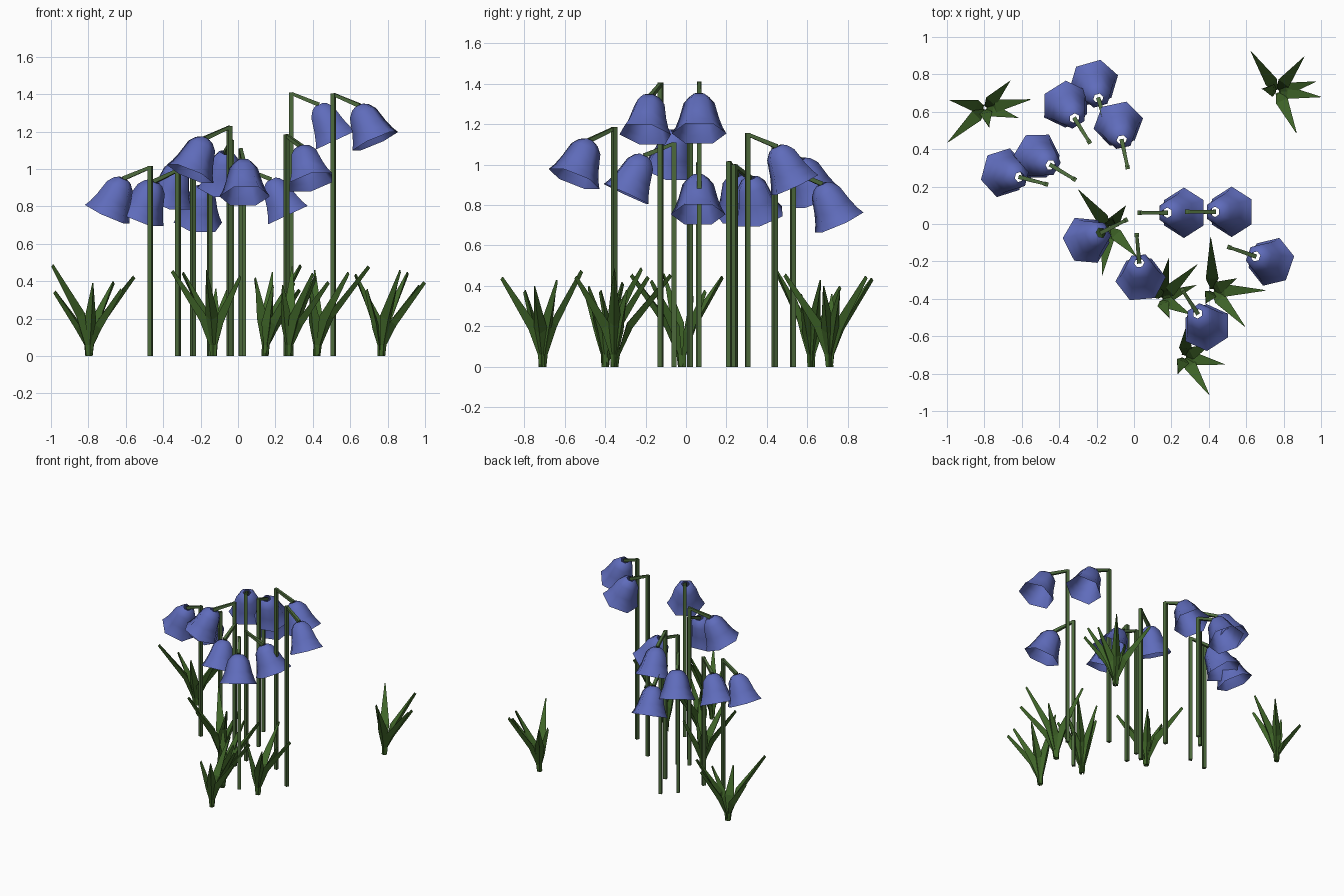
import bpy, bmesh
from math import sin, cos, radians, pi
from mathutils import Vector

if "Cube" in bpy.data.objects:
    bpy.data.objects.remove(bpy.data.objects["Cube"])

Z = Vector((0, 0, 1))


def material(name, rgb):
    m = bpy.data.materials.new(name)
    m.diffuse_color = (*rgb, 1)
    m.use_nodes = True
    m.node_tree.nodes["Principled BSDF"].inputs["Base Color"].default_value = m.diffuse_color
    return m


BLUE = material("bell blue", (0.115, 0.15, 0.50))
STEM = material("stem green", (0.074, 0.145, 0.045))
LEAF = material("leaf green", (0.052, 0.135, 0.022))


def loft(bm, rings, cap=True):
    """Skin a list of closed rings of points."""
    loops = [[bm.verts.new(p) for p in ring] for ring in rings]
    n = len(loops[0])
    for a, b in zip(loops, loops[1:]):
        for i in range(n):
            j = (i + 1) % n
            bm.faces.new((a[i], a[j], b[j], b[i]))
    if cap:
        bm.faces.new(loops[0][::-1])
        bm.faces.new(loops[-1])


def ring(centre, u, v, r, n, start=0.0):
    return [centre + r * (cos(start + 2 * pi * i / n) * u + sin(start + 2 * pi * i / n) * v)
            for i in range(n)]


def finish(bm, name, mat, smooth=False):
    bmesh.ops.recalc_face_normals(bm, faces=bm.faces)
    for f in bm.faces:
        f.smooth = smooth
    me = bpy.data.meshes.new(name)
    bm.to_mesh(me)
    bm.free()
    me.materials.append(mat)
    ob = bpy.data.objects.new(name, me)
    bpy.context.collection.objects.link(ob)


# Flowers: stem x, stem y, stem height, direction the bell hangs in (degrees)
FLOWERS = [
    (-0.15, 0.53, 0.97, 106), (-0.24, 0.44, 1.09, 122), (-0.035, 0.305, 1.155, 102),
    (-0.32, 0.24, 1.0, 149), (-0.47, 0.213, 1.015, 165), (0.03, 0.06, 1.01, 0),
    (0.285, 0.065, 1.41, 0), (0.51, -0.125, 1.405, -19), (-0.045, 0.02, 1.23, -153),
    (0.015, -0.06, 1.11, -85), (0.26, -0.355, 1.185, -57),
]
# Bell outline: distance along its axis, radius
BELL = [(0, 0.028), (0.012, 0.05), (0.045, 0.077), (0.125, 0.098), (0.175, 0.116), (0.21, 0.135)]
TILT = radians(25)

for x, y, h, deg in FLOWERS:
    a = radians(deg)
    out = Vector((cos(a), sin(a), 0))
    side = Vector((-sin(a), cos(a), 0))
    foot = Vector((x, y, 0))
    top = foot + h * Z
    hang = top + 0.148 * out - 0.066 * Z

    # upright square stem and the short arm that carries the bell
    bm = bmesh.new()
    loft(bm, [ring(foot, out, side, 0.0165, 4, pi / 4), ring(top, out, side, 0.0165, 4, pi / 4)])
    arm = (hang - top).normalized()
    up = side.cross(arm)
    loft(bm, [ring(top - 0.006 * Z, side, up, 0.012, 4, pi / 4),
              ring(hang, side, up, 0.016, 4, pi / 4)])
    finish(bm, "stem", STEM)

    # open six-sided bell, tipped outwards
    axis = sin(TILT) * out - cos(TILT) * Z
    u = cos(TILT) * out + sin(TILT) * Z
    bm = bmesh.new()
    loft(bm, [ring(hang + t * axis, u, side, r, 6, pi / 6) for t, r in BELL], cap=False)
    finish(bm, "flower_bell", BLUE, smooth=True)

# Leaf tufts: base position, then leaf tips as offset x, offset y, height
TUFTS = [
    ((-0.797, 0.62), [(-0.195, -0.18, 0.49), (0.13, 0.14, 0.40), (0.24, 0.045, 0.43),
                      (0.17, -0.05, 0.36), (-0.18, 0.04, 0.35), (0.02, -0.09, 0.39)]),
    ((0.767, 0.71), [(-0.14, 0.21, 0.44), (0.14, 0.18, 0.45), (0.20, 0.05, 0.38),
                     (0.228, -0.03, 0.40), (0.10, -0.22, 0.46), (-0.07, 0.01, 0.36)]),
    ((-0.13, -0.02), [(-0.165, 0.20, 0.45), (-0.04, -0.25, 0.46), (0.14, -0.15, 0.43),
                      (0.08, 0.11, 0.38), (-0.22, -0.09, 0.46), (0.01, 0.04, 0.36)]),
    ((0.145, -0.40), [(0.04, 0.21, 0.45), (0.19, 0.18, 0.49), (0.18, 0.07, 0.36),
                      (0.15, -0.08, 0.40), (-0.05, 0.08, 0.42), (0.04, -0.09, 0.38)]),
    ((0.42, -0.355), [(-0.01, 0.28, 0.46), (0.28, 0.0, 0.485), (0.17, -0.19, 0.45),
                      (0.12, 0.06, 0.38), (-0.03, -0.06, 0.38)]),
    ((0.27, -0.71), [(0.13, -0.20, 0.445), (0.21, -0.04, 0.40), (0.02, 0.19, 0.48),
                     (0.14, 0.07, 0.43), (-0.03, -0.08, 0.38)]),
]

for (x, y), tips in TUFTS:
    bm = bmesh.new()
    for dx, dy, h in tips:
        reach = Vector((dx, dy, 0))
        out = reach.normalized()
        side = Z.cross(out)
        base = Vector((x, y, 0)) + 0.008 * out
        # keeled blade: rises from the base, widest at the bend, then spreads to a deep narrow tip
        rings = []
        for f, z, w, k in ((0, 0, 0.017, 0.012), (0.03, 0.06, 0.014, 0.012),
                           (0.2, 0.47 * h, 0.034, 0.026), (0.95, h, 0.003, 0.013)):
            c = base + f * reach + z * Z
            keel = c + k * (out - Z * (z > 0.1))
            rings.append([c + w * side, c - w * side, keel])
        loft(bm, rings)
    finish(bm, "leaf_tuft", LEAF)
